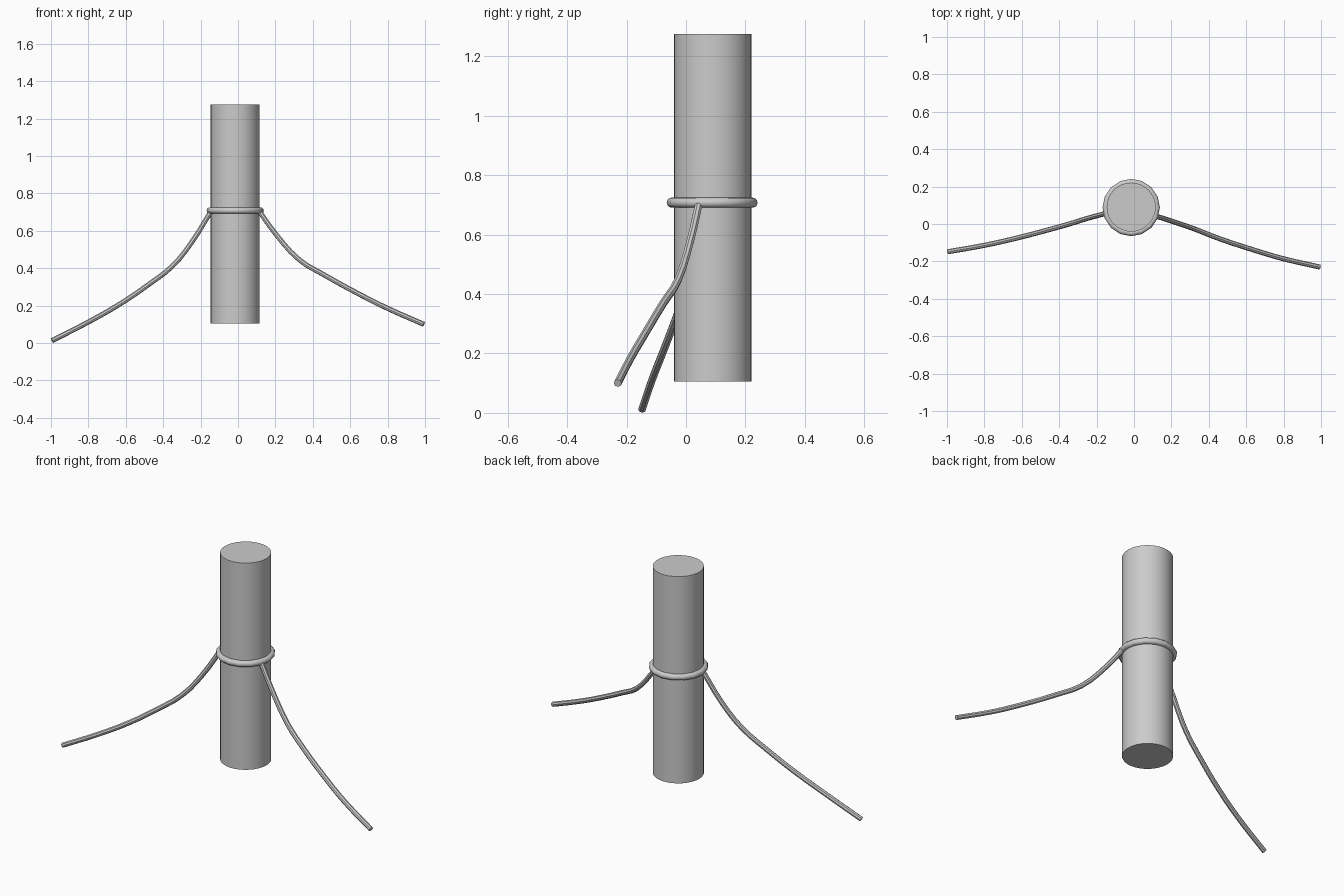
import bpy
from math import radians

if "Cube" in bpy.data.objects:
    bpy.data.objects.remove(bpy.data.objects["Cube"])

CX, CY = -0.015, 0.09      # post axis
RING_Z = 0.708


def smooth(obj):
    bpy.ops.object.select_all(action='DESELECT')
    obj.select_set(True)
    bpy.context.view_layer.objects.active = obj
    bpy.ops.object.shade_smooth_by_angle(angle=radians(40))


def rope(name, points, radius=0.0135):
    """Round capped rope swept through the given points."""
    cu = bpy.data.curves.new(name, 'CURVE')
    cu.dimensions = '3D'
    cu.bevel_depth = radius
    cu.bevel_resolution = 2
    cu.use_fill_caps = True
    cu.resolution_u = 3
    sp = cu.splines.new('BEZIER')
    sp.bezier_points.add(len(points) - 1)
    for bp, co in zip(sp.bezier_points, points):
        bp.co = co
        bp.handle_left_type = bp.handle_right_type = 'AUTO'
    obj = bpy.data.objects.new(name, cu)
    bpy.context.collection.objects.link(obj)
    bpy.ops.object.select_all(action='DESELECT')
    obj.select_set(True)
    bpy.context.view_layer.objects.active = obj
    bpy.ops.object.convert(target='MESH')
    smooth(bpy.context.view_layer.objects.active)


# Upright post
bpy.ops.mesh.primitive_cylinder_add(vertices=32, radius=0.131, depth=1.17,
                                    location=(CX, CY, 0.69))
post = bpy.context.object
post.name = "post"
smooth(post)

# Rope loop around the post
bpy.ops.mesh.primitive_torus_add(major_segments=16, minor_segments=12,
                                 major_radius=0.136, minor_radius=0.017,
                                 location=(CX, CY - 0.002, RING_Z))
loop = bpy.context.object
loop.name = "rope_loop"
smooth(loop)

# Hanging ropes on each side
rope("right_rope", [(0.115, 0.043, 0.703), (0.20, 0.016, 0.585),
                    (0.33, -0.029, 0.443), (0.45, -0.076, 0.370),
                    (0.65, -0.142, 0.260), (0.80, -0.186, 0.185),
                    (0.993, -0.230, 0.100)])
rope("left_rope", [(-0.145, 0.058, 0.703), (-0.25, 0.030, 0.535),
                   (-0.35, -0.001, 0.412), (-0.48, -0.037, 0.311),
                   (-0.63, -0.076, 0.209), (-0.80, -0.114, 0.112),
                   (-0.994, -0.148, 0.0125)])
